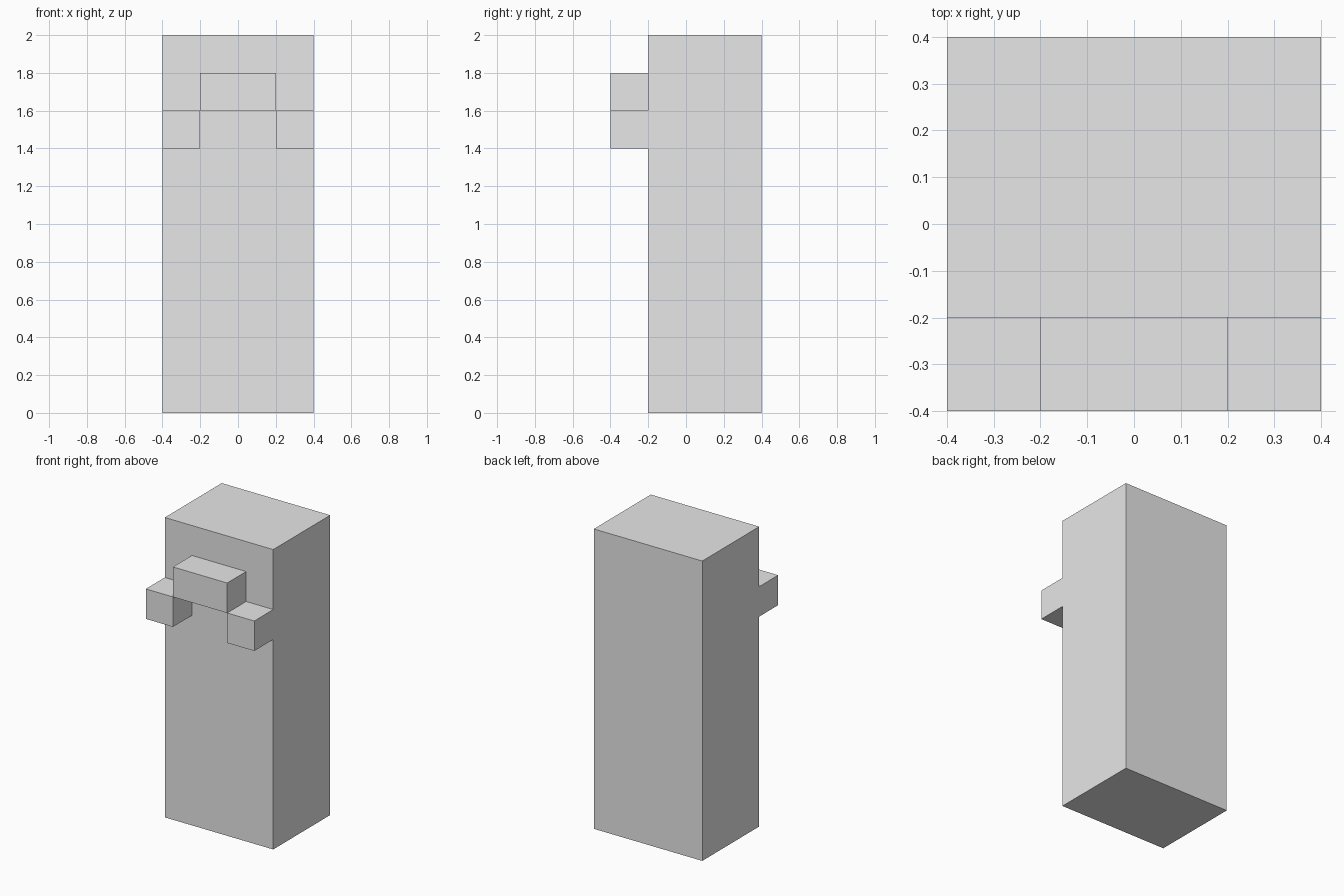
import bpy

# Remove the default cube only
default_cube = bpy.data.objects.get("Cube")
if default_cube:
    bpy.data.objects.remove(default_cube, do_unlink=True)

# Single plain grey material
GREY = (0.8, 0.8, 0.8, 1.0)
grey = bpy.data.materials.new("light_grey")
grey.use_nodes = True
grey.diffuse_color = GREY
for node in grey.node_tree.nodes:
    if node.type == 'BSDF_PRINCIPLED':
        node.inputs["Base Color"].default_value = GREY


def box(name, center, size):
    """Axis-aligned block with its size baked into the mesh."""
    bpy.ops.mesh.primitive_cube_add(size=1, location=center)
    obj = bpy.context.object
    obj.name = name
    obj.scale = size
    bpy.ops.object.transform_apply(location=False, rotation=False, scale=True)
    obj.data.materials.append(grey)
    return obj


# Tall body block
box("body", (0, 0.1, 1), (0.8, 0.6, 2))

# Raised middle block on the front
box("front_bar", (0, -0.3, 1.7), (0.4, 0.2, 0.2))

# Lower block at each end of the bar
for side, sign in (("left", 1), ("right", -1)):
    box(f"front_block_{side}", (sign * 0.3, -0.3, 1.5), (0.2, 0.2, 0.2))
